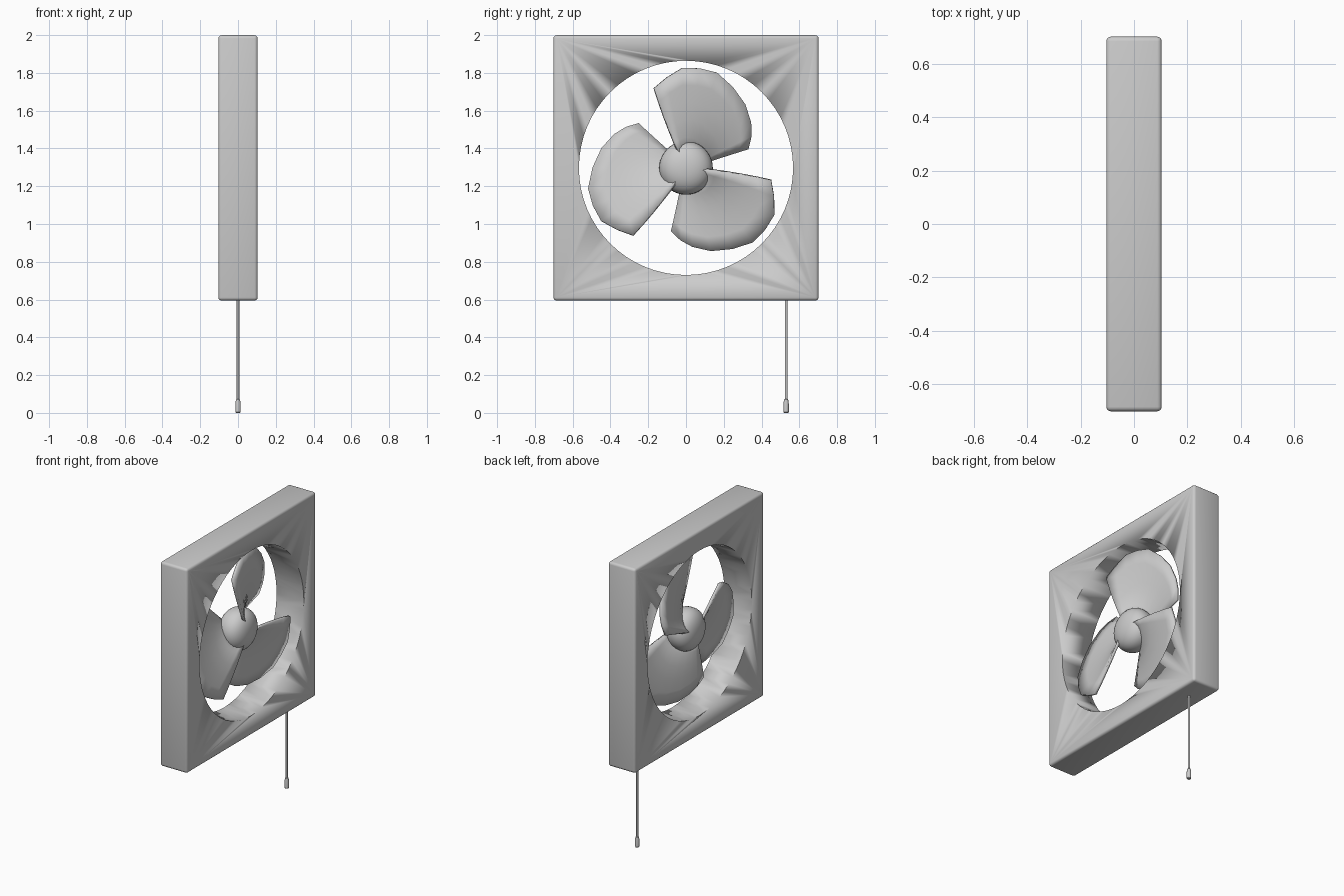
import bpy, bmesh
from math import sin, cos, pi, radians

if "Cube" in bpy.data.objects:
    bpy.data.objects.remove(bpy.data.objects["Cube"])

CENTRE = 1.297


def add_object(name, bm, smooth=35):
    bmesh.ops.recalc_face_normals(bm, faces=bm.faces)
    me = bpy.data.meshes.new(name)
    bm.to_mesh(me)
    bm.free()
    ob = bpy.data.objects.new(name, me)
    bpy.context.collection.objects.link(ob)
    bpy.ops.object.select_all(action='DESELECT')
    ob.select_set(True)
    bpy.context.view_layer.objects.active = ob
    bpy.ops.object.shade_smooth_by_angle(angle=radians(smooth))
    return ob


def revolve(name, profile, axis, centre, segs):
    """Spin (offset along axis, radius) points into a closed solid."""
    bm = bmesh.new()
    rings = []
    for a, r in profile:
        ring = []
        for i in range(segs):
            t = 2 * pi * i / segs
            u, v = r * cos(t), r * sin(t)
            p = (a, u, v) if axis == 'X' else (u, v, a)
            ring.append(bm.verts.new([c + q for c, q in zip(centre, p)]))
        rings.append(ring)
    for lo, hi in zip(rings, rings[1:]):
        for i in range(segs):
            j = (i + 1) % segs
            bm.faces.new((lo[i], lo[j], hi[j], hi[i]))
    bm.faces.new(rings[0])
    bm.faces.new(rings[-1])
    return add_object(name, bm)


# Square housing with rounded edges and a round opening
bm = bmesh.new()
bmesh.ops.create_cube(bm, size=1)
for v in bm.verts:
    v.co = (v.co.x * 0.208, v.co.y * 1.404, v.co.z * 1.405 + CENTRE)
bmesh.ops.bevel(bm, geom=bm.edges[:], offset=0.017, segments=3,
                profile=0.5, affect='EDGES')
housing = add_object("housing", bm)
cutter = revolve("opening_cutter", [(-0.3, 0.567), (0.3, 0.567)], 'X',
                 (0, 0, CENTRE), 64)
cutter.hide_render = True
cutter.hide_viewport = True
cut = housing.modifiers.new("opening", 'BOOLEAN')
cut.operation = 'DIFFERENCE'
cut.solver = 'EXACT'
cut.object = cutter

# Domed hub
N = 16
hub = []
for k in range(N + 1):
    t = pi * (0.02 + 0.96 * k / N)
    c, s = cos(t), sin(t)
    hub.append((-0.103 * (abs(c) ** 0.85) * (1 if c > 0 else -1), 0.142 * s ** 0.9))
revolve("hub", hub, 'X', (0, 0, CENTRE), 40)

# Blade outline: (angle in degrees, tip radius)
TIP = [(17, 0.345), (26, 0.385), (35, 0.42), (47, 0.46), (60, 0.495),
       (72, 0.53), (82, 0.532), (92, 0.53), (102, 0.49), (112, 0.455)]


def blade(name, turn):
    bm = bmesh.new()
    rows = []
    for ang, tip in TIP:
        f = (ang - 17) / 95
        x = -0.077 + 0.154 * f          # pitch across the blade
        row = []
        for k in range(6):
            g = k / 5
            r = 0.07 + (tip - 0.07) * g
            a = radians(ang + turn + (1 - g) * 4 * f)
            row.append(bm.verts.new((x, r * cos(a), CENTRE + r * sin(a))))
        rows.append(row)
    for p, q in zip(rows, rows[1:]):
        for k in range(5):
            bm.faces.new((p[k], p[k + 1], q[k + 1], q[k]))
    ob = add_object(name, bm)
    solid = ob.modifiers.new("thickness", 'SOLIDIFY')
    solid.thickness = 0.018
    solid.offset = 0


for i in range(3):
    blade(f"blade_{i + 1}", 120 * i)

# Pull cord and its weighted end
revolve("pull_cord", [(0.06, 0.007), (0.61, 0.007)], 'Z', (0, 0.53, 0), 12)
revolve("cord_end", [(0, 0.011), (0.004, 0.014), (0.05, 0.014),
                     (0.07, 0.011), (0.073, 0.008)], 'Z', (0, 0.53, 0), 16)
